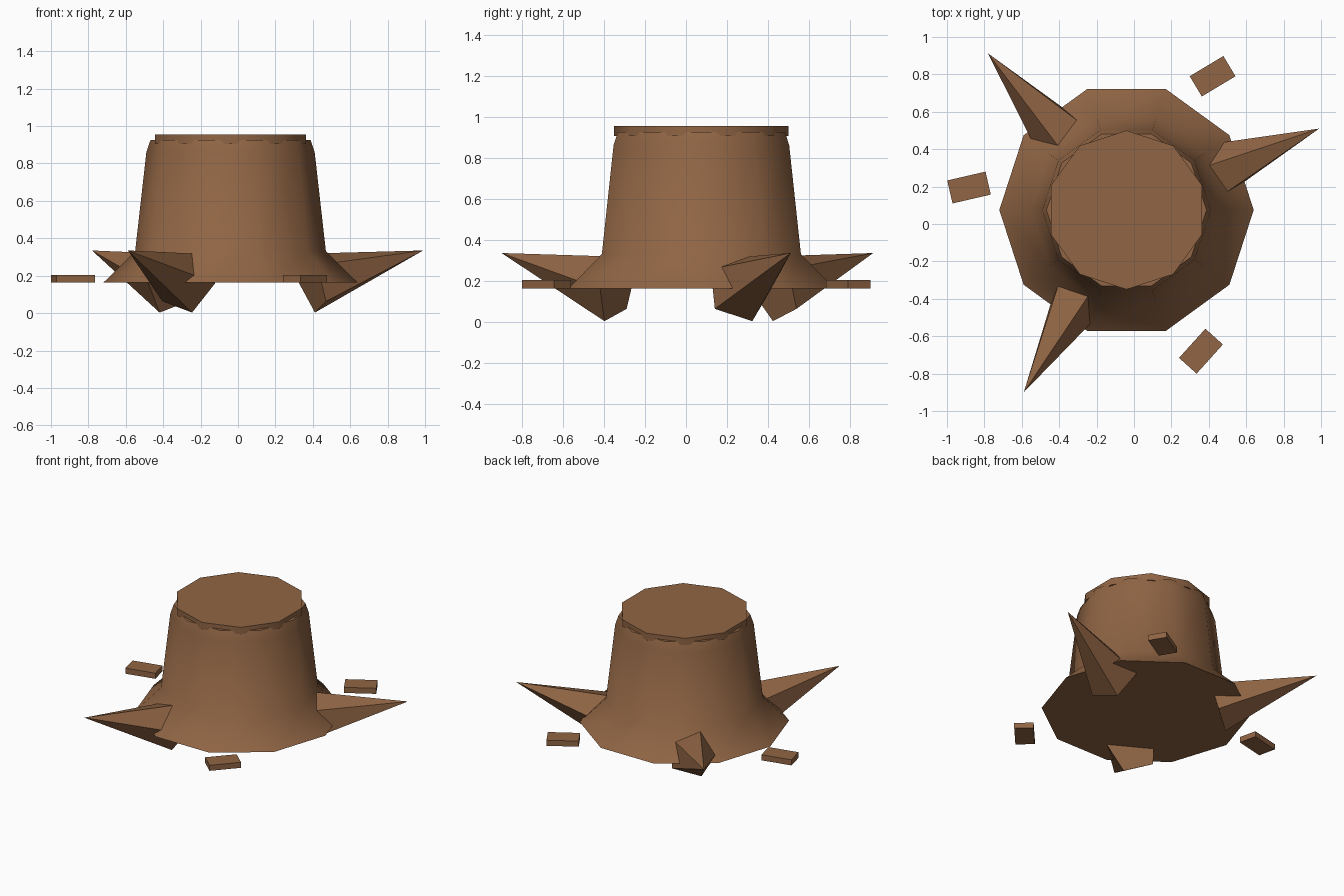
import bpy, bmesh, math
from mathutils import Matrix, Vector

if "Cube" in bpy.data.objects:
    bpy.data.objects.remove(bpy.data.objects["Cube"])

CX, CY = -0.04, 0.075          # trunk axis
bark = bpy.data.materials.new("bark_brown")
bark.diffuse_color = (0.28, 0.13, 0.058, 1)
bark.use_nodes = True
bark.node_tree.nodes["Principled BSDF"].inputs["Base Color"].default_value = bark.diffuse_color


def add(name, bm, smooth_angle=None):
    bmesh.ops.recalc_face_normals(bm, faces=bm.faces)
    me = bpy.data.meshes.new(name)
    bm.to_mesh(me)
    bm.free()
    me.materials.append(bark)
    ob = bpy.data.objects.new(name, me)
    bpy.context.collection.objects.link(ob)
    if smooth_angle:
        bpy.ops.object.select_all(action='DESELECT')
        ob.select_set(True)
        bpy.context.view_layer.objects.active = ob
        bpy.ops.object.shade_smooth_by_angle(angle=math.radians(smooth_angle))
    return ob


def lathe(name, profile, sides, phase, smooth_angle):
    """Closed turned solid from (radius, height) points around the trunk axis."""
    bm = bmesh.new()
    rings = []
    for r, z in profile:
        rings.append([bm.verts.new((CX + r * math.cos(phase + 2 * math.pi * i / sides),
                                    CY + r * math.sin(phase + 2 * math.pi * i / sides), z))
                      for i in range(sides)])
    for a, b in zip(rings, rings[1:]):
        for i in range(sides):
            j = (i + 1) % sides
            bm.faces.new((a[i], a[j], b[j], b[i]))
    bm.faces.new(rings[0])
    bm.faces.new(rings[-1])
    return add(name, bm, smooth_angle)


# Trunk with flared foot and rounded rim
lathe("trunk", [(0.68, 0.163), (0.51, 0.33), (0.45, 0.86), (0.428, 0.925)], 10, 0, 60)

# Cut top disc, turned half a side against the trunk
lathe("cut_top", [(0.425, 0.905), (0.425, 0.955)], 10, math.radians(18), 50)

# Roots: five-sided spikes pointing outward and slightly up
tip = Vector((1.118, 0, 0.335))
foot = Vector((0.47, 0, 0.16))
axis = (tip - foot).normalized()
up = Vector((-axis.z, 0, axis.x))
side = Vector((0, 1, 0))
for n, deg in enumerate((22.9, 131.5, 240.6), 1):
    bm = bmesh.new()
    ring = []
    for i in range(5):
        a = 2 * math.pi * i / 5
        ring.append(bm.verts.new(foot + 0.171 * (math.cos(a) * side + math.sin(a) * up)))
    apex = bm.verts.new(tip)
    bm.faces.new(ring)
    for i in range(5):
        bm.faces.new((ring[i], ring[(i + 1) % 5], apex))
    bm.transform(Matrix.Translation((CX, CY, 0)) @ Matrix.Rotation(math.radians(deg), 4, 'Z'))
    add(f"root_{n}", bm)

# Wood chips lying around the stump
for n, (x, y, deg) in enumerate(((-0.882, 0.195, 13), (0.42, 0.79, 31), (0.358, -0.68, 48)), 1):
    bm = bmesh.new()
    bmesh.ops.create_cube(bm, size=1)
    bm.transform(Matrix.Translation((x, y, 0.183)) @ Matrix.Rotation(math.radians(deg), 4, 'Z')
                 @ Matrix.Diagonal((0.21, 0.126, 0.04, 1)))
    add(f"wood_chip_{n}", bm)
